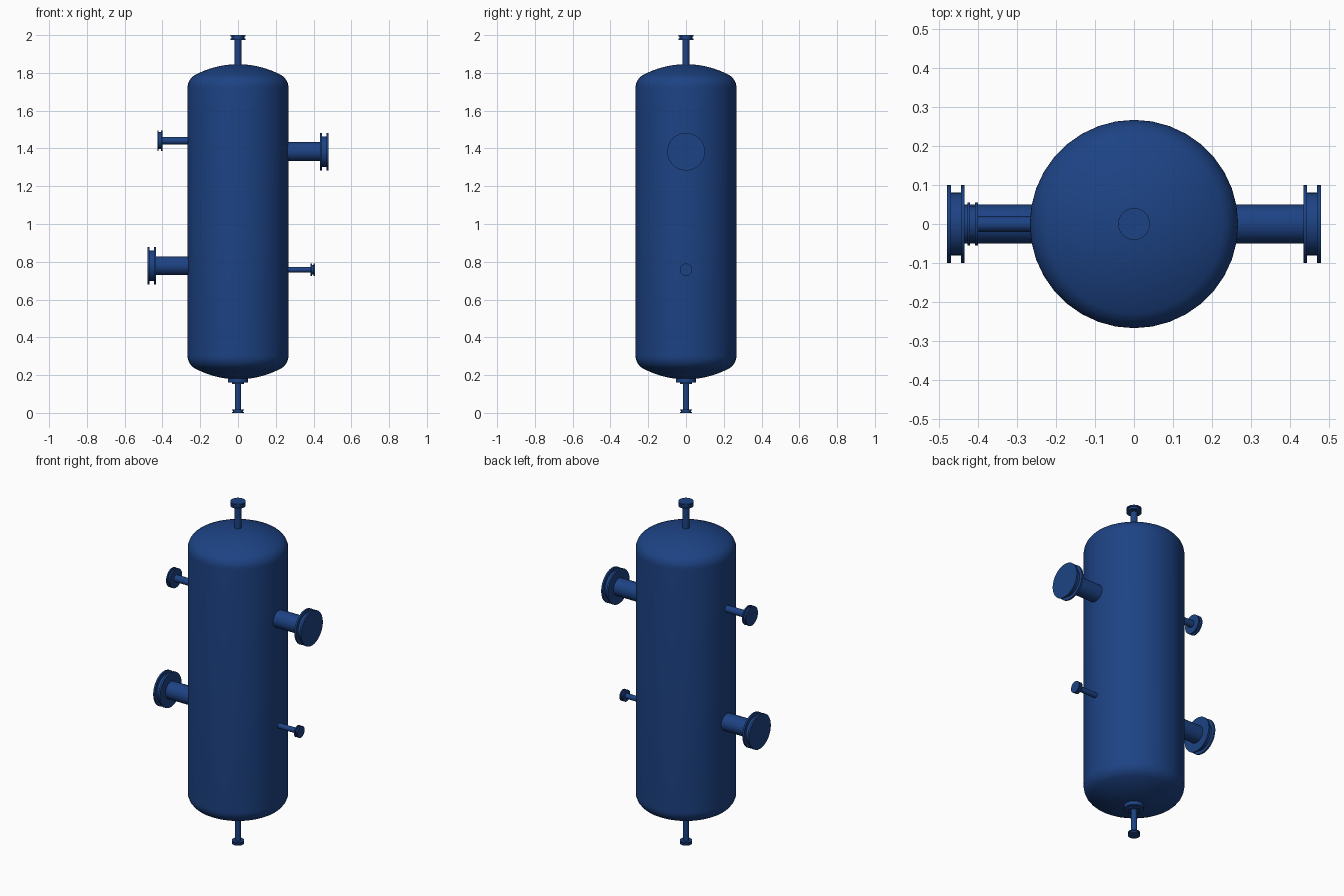
import bpy, bmesh, math
from mathutils import Matrix

if "Cube" in bpy.data.objects:
    bpy.data.objects.remove(bpy.data.objects["Cube"])

paint = bpy.data.materials.new("blue_paint")
paint.diffuse_color = (0.012, 0.055, 0.23, 1)
paint.use_nodes = True
paint.node_tree.nodes["Principled BSDF"].inputs["Base Color"].default_value = paint.diffuse_color


def lathe(name, profile, matrix=Matrix(), sides=32):
    """Revolve (radius, height) points about z, then place with matrix."""
    bm = bmesh.new()
    rings = []
    for r, h in profile:
        if r == 0:
            rings.append([bm.verts.new((0, 0, h))] * sides)
        else:
            rings.append([bm.verts.new((r * math.cos(2 * math.pi * i / sides),
                                        r * math.sin(2 * math.pi * i / sides), h))
                          for i in range(sides)])
    for a, b in zip(rings, rings[1:]):
        for i in range(sides):
            j = (i + 1) % sides
            bm.faces.new(list(dict.fromkeys((a[i], a[j], b[j], b[i]))))
    bmesh.ops.recalc_face_normals(bm, faces=bm.faces)
    bm.transform(matrix)
    me = bpy.data.meshes.new(name)
    bm.to_mesh(me)
    bm.free()
    me.materials.append(paint)
    ob = bpy.data.objects.new(name, me)
    bpy.context.collection.objects.link(ob)
    bpy.context.view_layer.objects.active = ob
    ob.select_set(True)
    bpy.ops.object.shade_smooth_by_angle(angle=math.radians(35))
    ob.select_set(False)
    return ob


def nozzle(name, matrix, start, end, pipe, outer, waist, thick, plate):
    """Pipe with a pair of thin flange plates around a narrower gasket."""
    a = end - thick
    lathe(name + "_pipe", [(0, start), (pipe, start), (pipe, a + plate / 2), (0, a + plate / 2)], matrix)
    lathe(name + "_flange", [(0, a), (outer, a), (outer, a + plate), (waist, a + plate),
                             (waist, end - plate), (outer, end - plate), (outer, end), (0, end)], matrix)


# Vessel shell with torispherical heads: wide crown arc and small knuckle arc
R, knuckle, crown = 0.267, 0.075, 0.48
phi = math.asin((R - knuckle) / (crown - knuckle))
depth = crown - (crown - knuckle) * math.cos(phi)
head = []
for i in range(9):
    t = phi * i / 8
    head.append((crown * math.sin(t), depth - crown + crown * math.cos(t)))
for i in range(1, 9):
    t = phi + (math.pi / 2 - phi) * i / 8
    head.append((R - knuckle + knuckle * math.sin(t), knuckle * math.cos(t)))
low, high = 0.178 + depth, 1.846 - depth
shell = [(r, low - h) for r, h in head] + [(r, high + h) for r, h in reversed(head)]
lathe("vessel_shell", shell, sides=36)


def side(z, sign):
    return Matrix.Translation((0, 0, z)) @ Matrix.Rotation(sign * math.pi / 2, 4, 'Y')


# Side nozzles
nozzle("upper_outlet", side(1.383, 1), 0.25, 0.479, 0.05, 0.1, 0.081, 0.045, 0.01)
nozzle("lower_inlet", side(0.779, -1), 0.25, 0.479, 0.05, 0.1, 0.081, 0.045, 0.01)
nozzle("upper_gauge", side(1.441, -1), 0.25, 0.427, 0.02, 0.055, 0.045, 0.027, 0.007)
nozzle("lower_gauge", side(0.758, 1), 0.25, 0.408, 0.015, 0.033, 0.025, 0.024, 0.007)

# Top vent and bottom drain
nozzle("top_vent", Matrix(), 1.82, 2.0, 0.018, 0.041, 0.034, 0.026, 0.007)
down = Matrix.Rotation(math.pi, 4, 'X')
nozzle("bottom_drain", down, -0.2, 0.0, 0.017, 0.033, 0.027, 0.018, 0.006)

# Reinforcing pad where the drain meets the lower head
lathe("drain_pad", [(0, 0.19), (0.053, 0.19), (0.053, 0.16), (0.032, 0.16), (0.032, 0.153), (0, 0.153)])
